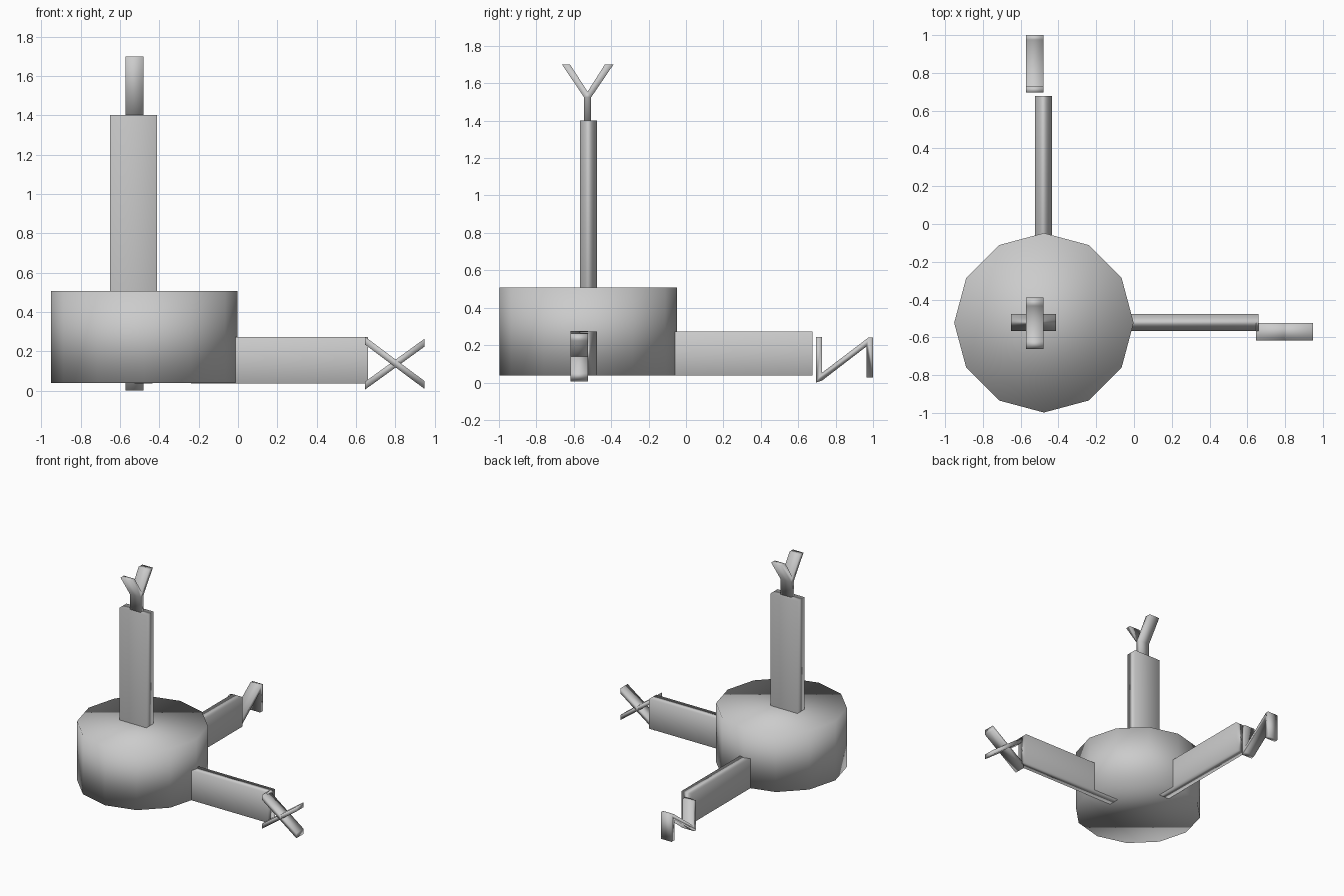
import bpy, bmesh
from mathutils import Vector

if "Cube" in bpy.data.objects:
    bpy.data.objects.remove(bpy.data.objects["Cube"])


def smooth(obj):
    for p in obj.data.polygons:
        p.use_smooth = True


def add_box(name, lo, hi):
    """Box between two opposite corners."""
    lo, hi = Vector(lo), Vector(hi)
    bpy.ops.mesh.primitive_cube_add(size=1, location=(lo + hi) / 2)
    obj = bpy.context.object
    obj.name = name
    obj.scale = hi - lo
    smooth(obj)
    return obj


def add_profile(name, outlines, place, a, b):
    """Extrude flat outlines from depth a to b; place maps (u, v, depth) to xyz."""
    bm = bmesh.new()
    for pts in outlines:
        face = bm.faces.new([bm.verts.new(place(u, v, a)) for u, v in pts])
        ext = bmesh.ops.extrude_face_region(bm, geom=[face])
        move = Vector(place(0, 0, b)) - Vector(place(0, 0, a))
        new = [e for e in ext["geom"] if isinstance(e, bmesh.types.BMVert)]
        bmesh.ops.translate(bm, verts=new, vec=move)
    bmesh.ops.recalc_face_normals(bm, faces=bm.faces)
    mesh = bpy.data.meshes.new(name)
    bm.to_mesh(mesh)
    bm.free()
    obj = bpy.data.objects.new(name, mesh)
    bpy.context.collection.objects.link(obj)
    smooth(obj)
    return obj


# Twelve-sided hub
bpy.ops.mesh.primitive_cylinder_add(vertices=12, radius=0.475, depth=0.47,
                                    location=(-0.477, -0.523, 0.273))
hub = bpy.context.object
hub.name = "hub"
smooth(hub)

# Three flat bars, equal in length, rooted in the hub
add_box("right_bar", (-0.24, -0.567, 0.037), (0.66, -0.477, 0.273))
add_box("back_bar", (-0.525, -0.22, 0.037), (-0.435, 0.677, 0.273))
add_box("upright_bar", (-0.65, -0.567, 0.50), (-0.412, -0.477, 1.402))

# Crossed tip on the right bar
cross = [
    [(0.645, 0.275), (0.645, 0.235), (0.947, 0.01), (0.947, 0.05)],
    [(0.645, 0.005), (0.645, 0.045), (0.947, 0.263), (0.947, 0.223)],
]
add_profile("right_tip", cross, lambda u, v, d: (u, d, v), -0.617, -0.525)

# Zigzag tip beyond the back bar
zigzag = [[(0.695, 0.243), (0.727, 0.243), (0.727, 0.052), (0.975, 0.24),
           (1.0, 0.24), (1.0, 0.027), (0.965, 0.027), (0.965, 0.193),
           (0.727, 0.01), (0.695, 0.0)]]
add_profile("back_tip", zigzag, lambda u, v, d: (d, u, v), -0.573, -0.48)

# Forked tip on the upright bar
fork = [[(-0.545, 1.39), (-0.507, 1.39), (-0.507, 1.525), (-0.388, 1.70),
         (-0.434, 1.70), (-0.526, 1.555), (-0.62, 1.70), (-0.663, 1.70),
         (-0.545, 1.525)]]
add_profile("upright_tip", fork, lambda u, v, d: (d, u, v), -0.573, -0.48)
